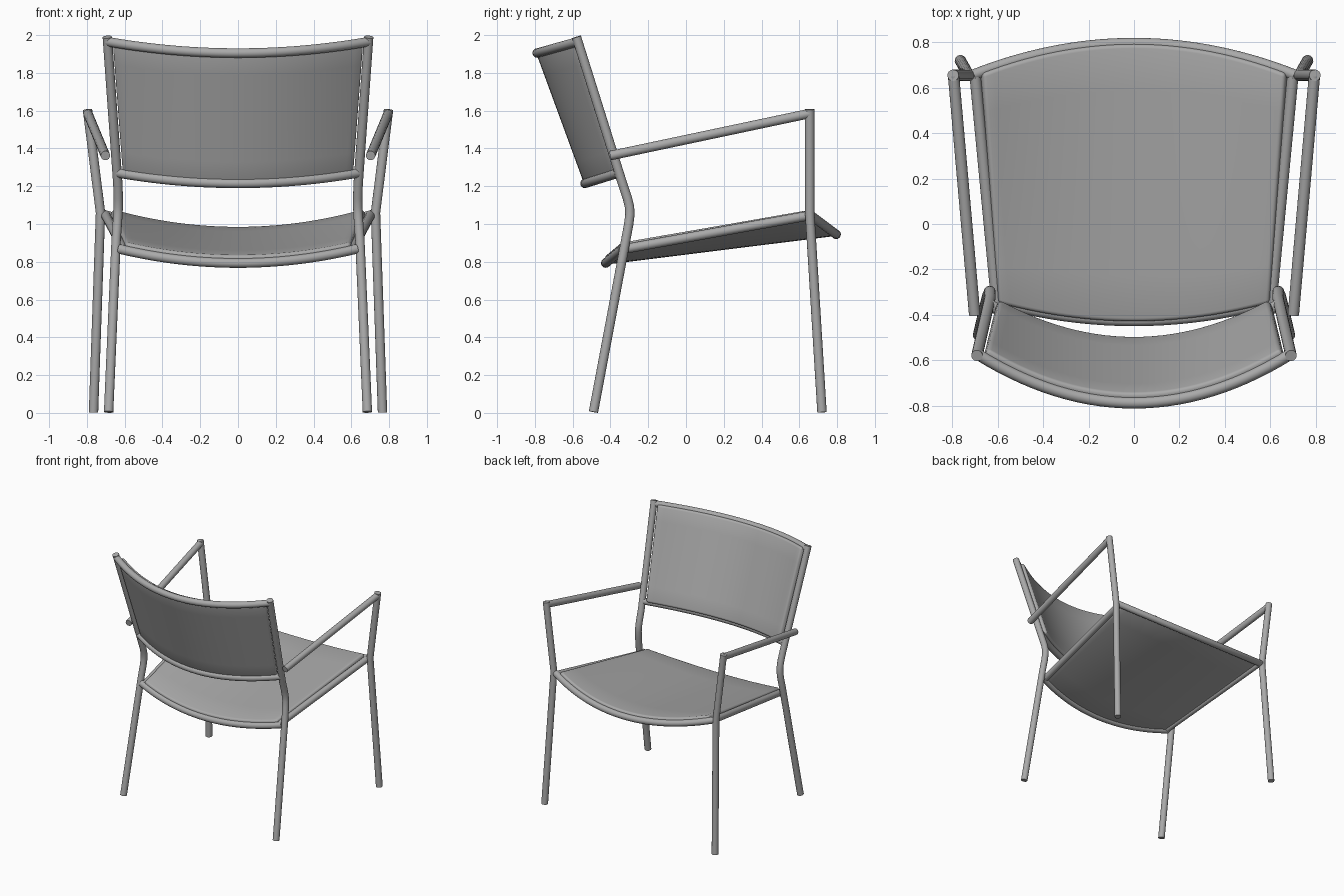
import bpy, bmesh, math
from mathutils import Vector

cube = bpy.data.objects.get("Cube")
if cube:
    bpy.data.objects.remove(cube, do_unlink=True)

GREY = (0.4, 0.4, 0.4, 1)
mat = bpy.data.materials.new("grey_coating")
mat.use_nodes = True
mat.diffuse_color = GREY
bsdf = mat.node_tree.nodes["Principled BSDF"]
bsdf.inputs["Base Color"].default_value = GREY
bsdf.inputs["Roughness"].default_value = 0.5
TUBE = 0.025


def add_mesh(name, mesh):
    obj = bpy.data.objects.new(name, mesh)
    bpy.context.scene.collection.objects.link(obj)
    mesh.materials.clear()
    mesh.materials.append(mat)
    bpy.ops.object.select_all(action="DESELECT")
    obj.select_set(True)
    bpy.context.view_layer.objects.active = obj
    bpy.ops.object.shade_smooth_by_angle(angle=math.radians(40))
    return obj


def tube(name, points):
    """Round capped tube along a path."""
    curve = bpy.data.curves.new(name, "CURVE")
    curve.dimensions = "3D"
    curve.bevel_depth = TUBE
    curve.bevel_resolution = 6
    curve.use_fill_caps = True
    spline = curve.splines.new("POLY")
    spline.points.add(len(points) - 1)
    for p, co in zip(spline.points, points):
        p.co = (*co, 1)
    temp = bpy.data.objects.new(name + "_path", curve)
    bpy.context.scene.collection.objects.link(temp)
    deps = bpy.context.evaluated_depsgraph_get()
    mesh = bpy.data.meshes.new_from_object(temp.evaluated_get(deps))
    bpy.data.objects.remove(temp, do_unlink=True)
    add_mesh(name, mesh)


def bow(side, middle, t):
    """Point on a bowed rail; t runs from -1 to 1 between the two sides."""
    s, m = Vector(side), Vector(middle)
    p = m.lerp(s, t * t)
    p.x = s.x * t
    return p


def rail(name, side, middle, steps=28):
    tube(name, [bow(side, middle, 2 * i / steps - 1) for i in range(steps + 1)])


def panel(name, rail_a, rail_b, inset, low, high, nu=28, nv=6):
    """Thick soft-edged sheet stretched between two bowed rails."""
    bm = bmesh.new()
    layers = []
    for offset in (low, high):
        rows = []
        for j in range(nv + 1):
            row = []
            for i in range(nu + 1):
                t = (2 * i / nu - 1) * inset
                a, b = bow(*rail_a, t), bow(*rail_b, t)
                p = a.lerp(b, j / nv)
                ahead = bow(*rail_a, t + 0.01).lerp(bow(*rail_b, t + 0.01), j / nv)
                normal = (ahead - p).cross(b - a).normalized()
                row.append(bm.verts.new(p + normal * offset))
            rows.append(row)
        layers.append(rows)
    for rows in layers:
        for j in range(nv):
            for i in range(nu):
                bm.faces.new((rows[j][i], rows[j][i + 1],
                              rows[j + 1][i + 1], rows[j + 1][i]))
    # walls between the two skins
    bottom, top = layers

    def outline(r):
        return (r[0][:-1] + [row[-1] for row in r[:-1]]
                + r[-1][:0:-1] + [row[0] for row in r[:0:-1]])
    lo, hi = outline(bottom), outline(top)
    for k in range(len(lo)):
        n = (k + 1) % len(lo)
        bm.faces.new((lo[k], lo[n], hi[n], hi[k]))
    bmesh.ops.recalc_face_normals(bm, faces=bm.faces)
    sharp = [e for e in bm.edges if e.calc_face_angle(0) > math.radians(50)]
    bmesh.ops.bevel(bm, geom=sharp, offset=0.016, segments=3,
                    profile=0.5, affect="EDGES")
    mesh = bpy.data.meshes.new(name)
    bm.to_mesh(mesh)
    bm.free()
    add_mesh(name, mesh)


# Bowed rails: (side point, middle point)
SEAT_OUTER = ((0.71, 0.655, 1.05), (0, 0.795, 0.945))
SEAT_INNER = ((0.63, -0.335, 0.868), (0, -0.425, 0.793))
BACK_TOP = ((0.69, -0.573, 1.965), (0, -0.788, 1.905))
BACK_LOW = ((0.635, -0.357, 1.27), (0, -0.535, 1.215))

rail("seat_outer_rail", *SEAT_OUTER)
rail("seat_inner_rail", *SEAT_INNER)
rail("back_top_rail", *BACK_TOP)
rail("back_lower_rail", *BACK_LOW)

# Panels
panel("seat_panel", SEAT_INNER, SEAT_OUTER, 0.955, -0.008, 0.042)
panel("back_panel", BACK_TOP, BACK_LOW, 0.965, -0.005, 0.045)

# Posts, armrests and seat side rails
for side, s in (("left", 1), ("right", -1)):
    paths = {
        "back_post": [(0.685, -0.49, 0.005), (0.645, -0.318, 0.92),
                      (0.639, -0.303, 1.0), (0.636, -0.297, 1.05),
                      (0.634, -0.299, 1.09), (0.634, -0.311, 1.14),
                      (0.636, -0.335, 1.21), (0.692, -0.58, 1.99)],
        "arm_post": [(0.765, 0.72, 0.003), (0.728, 0.655, 1.06),
                     (0.797, 0.655, 1.607)],
        "armrest": [(0.795, 0.655, 1.585), (0.702, -0.4, 1.362)],
        "seat_side_rail": [(0.7, 0.655, 1.045), (0.605, -0.34, 0.865)],
    }
    for part, pts in paths.items():
        tube(f"{side}_{part}", [(s * x, y, z) for x, y, z in pts])
